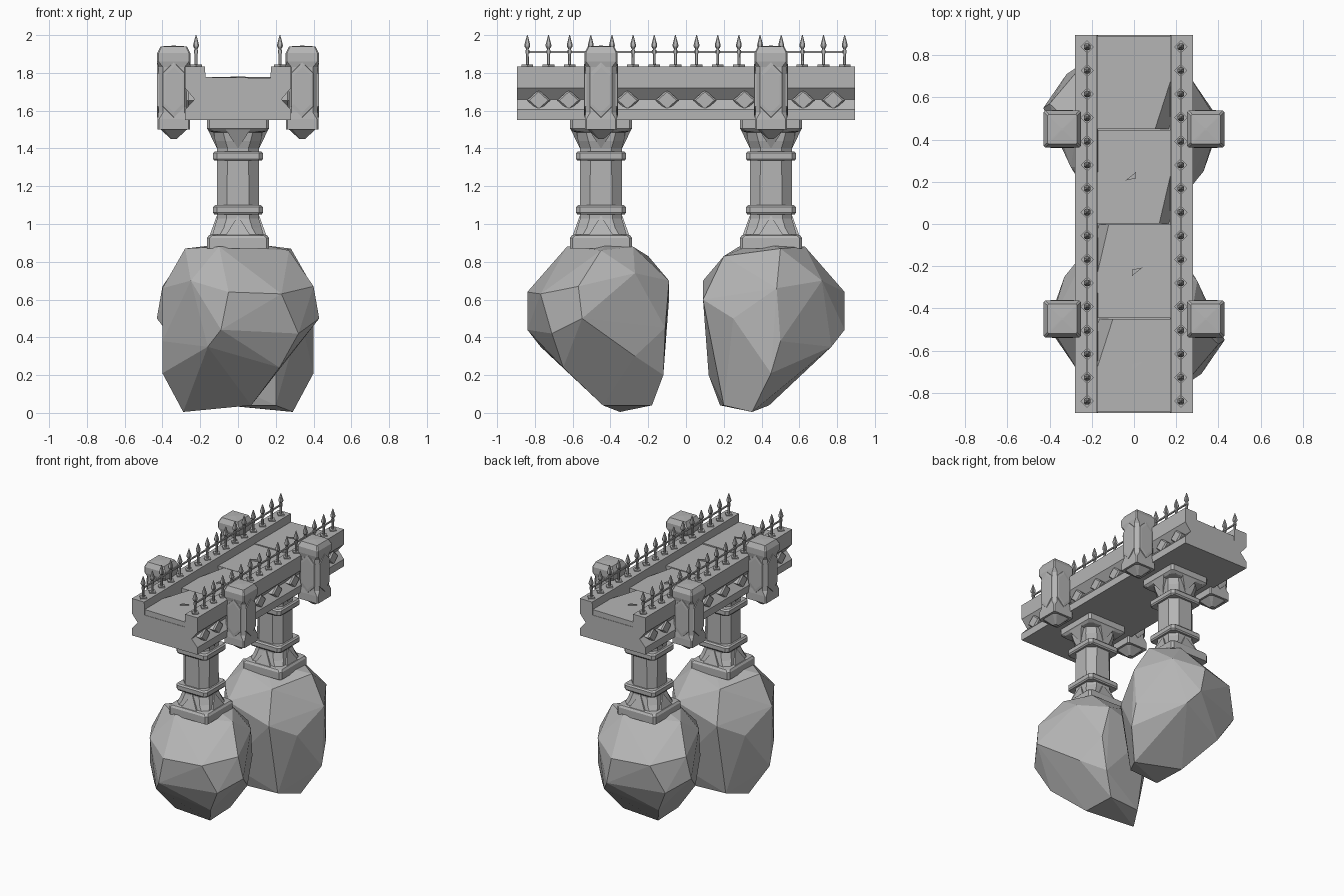
import bpy, bmesh, math, random
from mathutils import Vector, Matrix

random.seed(4)
cube = bpy.data.objects.get("Cube")
if cube:
    bpy.data.objects.remove(cube)

stone = bpy.data.materials.new("grey stone")
stone.use_nodes = True
GREY = (0.46, 0.46, 0.46, 1)
stone.diffuse_color = GREY
stone.node_tree.nodes["Principled BSDF"].inputs["Base Color"].default_value = GREY

PILLAR_Y = 0.45
POST_X = 0.34
HALF_LENGTH = 0.895


def finish(bm, name):
    """Turn a bmesh into a flat shaded stone object."""
    bmesh.ops.recalc_face_normals(bm, faces=bm.faces)
    mesh = bpy.data.meshes.new(name)
    bm.to_mesh(mesh)
    bm.free()
    mesh.materials.append(stone)
    obj = bpy.data.objects.new(name, mesh)
    bpy.context.collection.objects.link(obj)
    return obj


def loft(bm, rings):
    """Skin a stack of equal point rings and cap both ends."""
    loops = [[bm.verts.new(p) for p in ring] for ring in rings]
    n = len(loops[0])
    for low, high in zip(loops, loops[1:]):
        for i in range(n):
            j = (i + 1) % n
            bm.faces.new((low[i], low[j], high[j], high[i]))
    bm.faces.new(loops[0][::-1])
    bm.faces.new(loops[-1])


def chamfered(x, y, z, w, c):
    """Square ring of half width w with corners cut by c."""
    a = w - c
    pts = [(w, -a), (w, a), (a, w), (-a, w), (-w, a), (-w, -a), (-a, -w), (a, -w)]
    return [(x + px, y + py, z) for px, py in pts]


def column(bm, x, y, levels):
    loft(bm, [chamfered(x, y, z, w, c) for z, w, c in levels])


def box(bm, center, size, turn=0):
    m = (Matrix.Translation(center) @ Matrix.Rotation(turn, 4, "Z")
         @ Matrix.Diagonal((*size, 1)))
    bmesh.ops.create_cube(bm, size=1, matrix=m)


# Boulders: one faceted hull, the second turned half way round
ROCK = [
    (-.28, -.5, .87), (.27, -.45, .86), (.05, -.4, .91), (-.1, -.63, .88), (.15, -.28, .88),
    (-.15, -.2, .83), (-.05, -.84, .64), (.23, -.77, .63), (-.09, -.84, .44), (.43, -.55, .5),
    (.4, -.57, .67), (.3, -.27, .74), (.32, -.71, .42), (-.4, -.48, .66), (-.4, -.5, .38),
    (-.4, -.45, .21), (-.29, -.35, .005), (.07, -.44, .04), (.06, -.18, .04), (-.2, -.2, .04),
    (.27, -.27, .3), (.15, -.12, .2), (.2, -.11, .45), (.15, -.09, .7), (-.2, -.09, .6),
    (-.33, -.25, .5), (-.25, -.72, .7), (.22, -.65, .24), (-.16, -.77, .35),
]
for s, label in ((1, "front"), (-1, "back")):
    bm = bmesh.new()
    for x, y, z in ROCK:
        bm.verts.new((s * x, s * y, z))
    hull = bmesh.ops.convex_hull(bm, input=bm.verts)
    bmesh.ops.delete(bm, geom=hull["geom_interior"], context="VERTS")
    finish(bm, label + "_boulder")

# Pillars: stepped plinth, shaft, two collars and a flared capital
for s, label in ((-1, "front"), (1, "back")):
    y = s * PILLAR_Y
    bm = bmesh.new()
    column(bm, 0, y, [(.87, .165, .015), (.925, .165, .015), (.94, .155, .02),
                      (.945, .135, .04), (.98, .125, .05), (1.03, .11, .05),
                      (1.4, .11, .055), (1.44, .122, .055), (1.485, .128, .05),
                      (1.49, .15, .03), (1.505, .165, .015), (1.56, .165, .015)])
    finish(bm, label + "_pillar")
    bm = bmesh.new()
    for z in (1.05, 1.335):
        column(bm, 0, y, [(z, .125, .02), (z + .01, .132, .02),
                          (z + .04, .132, .02), (z + .05, .122, .02)])
    finish(bm, label + "_pillar_collars")
    # face wedges of the capital and foot
    bm = bmesh.new()
    for k in range(4):
        turn = Matrix.Translation((0, y, 0)) @ Matrix.Rotation(k * math.pi / 2, 4, "Z")
        for root, tip, reach in ((.94, 1.045, .15), (1.5, 1.4, .16)):
            pts = [(-.065, -reach, root), (.065, -reach, root), (0, -.112, tip),
                   (-.065, -.09, root), (.065, -.09, root)]
            v = [bm.verts.new(turn @ Vector(p)) for p in pts]
            for f in ((0, 1, 2), (0, 2, 3), (1, 4, 2), (3, 2, 4), (0, 3, 4, 1)):
                bm.faces.new([v[i] for i in f])
    finish(bm, label + "_pillar_wedges")

# Deck: beam profile with side grooves and raised parapets
half = [(.28, 1.55), (.28, 1.605), (.23, 1.66), (.28, 1.72),
        (.28, 1.835), (.175, 1.835), (.17, 1.735)]
outline = half + [(-x, z) for x, z in reversed(half)]
bm = bmesh.new()
loft(bm, [[(x, y, z) for x, z in outline] for y in (-HALF_LENGTH, HALF_LENGTH)])
finish(bm, "bridge_deck")

# Paving slabs, slightly uneven, each with one broken corner
bm = bmesh.new()
length = HALF_LENGTH / 2
for s in (1, -1):
    for start, cut in ((.003, .12), (length + .003, .1)):
        end, w = start + length - .006, .172
        middle = start + length / 2
        base = [(-w, start), (w, start), (w, middle), (w, end), (-w, end)]
        top = [(-w, start), (cut, start), (w, middle), (w, end), (-w, end)]
        rise = [random.uniform(-.004, .004) for p in top]
        loft(bm, [[(s * x, s * y, 1.73) for x, y in base],
                  [(s * x, s * y, 1.775 + r) for (x, y), r in zip(top, rise)]])
        # flat chip lying on the slab
        chip = [(-.04, -.02), (.01, -.01), (.01, .02)]
        loft(bm, [[(s * x, s * (middle + y), z) for x, y in chip] for z in (1.77, 1.782)])
finish(bm, "paving_slabs")

for s, label in ((1, "left"), (-1, "right")):
    # Diamond blocks set in the side groove
    bm = bmesh.new()
    for y in (-.78, -.62, -.31, -.1, .1, .31, .62, .78):
        rings = []
        for x, r in ((.2, .062), (.262, .062), (.272, .05)):
            rings.append([(s * x, y + a * r, 1.655 + b * r * .9)
                          for a, b in ((1, 0), (0, 1), (-1, 0), (0, -1))])
        loft(bm, rings)
    finish(bm, label + "_diamond_blocks")

    # Spiked fence: pads, bars, spear heads and a rail
    bm = bmesh.new()
    x = s * .222
    for i in range(16):
        y = (i - 7.5) * .112
        box(bm, (x, y, 1.837), (.044, .044, .014), math.pi / 4)
        column(bm, x, y, [(1.835, .008, .003), (1.94, .007, .003)])
        column(bm, x, y, [(1.925, .006, .002), (1.94, .015, .006),
                          (1.95, .015, .006), (2, .002, .001)])
        column(bm, x, y, [(1.902, .011, .004), (1.92, .011, .004)])
    box(bm, (x, 0, 1.911), (.01, 1.68, .01))
    finish(bm, label + "_spiked_fence")

    # Buttress posts with pointed foot, cap and raised hexagon panels
    for t, end in ((-1, "front"), (1, "back")):
        px, py = s * POST_X, t * PILLAR_Y
        bm = bmesh.new()
        column(bm, px, py, [(1.45, .015, .005), (1.5, .07, .02), (1.5, .086, .008),
                            (1.555, .086, .008), (1.59, .082, .025), (1.83, .082, .025),
                            (1.86, .088, .008), (1.905, .088, .008), (1.94, .07, .006),
                            (1.944, .006, .002)])
        finish(bm, end + "_" + label + "_post")
        bm = bmesh.new()
        for k in range(4):
            turn = Matrix.Translation((px, py, 1.71)) @ Matrix.Rotation(k * math.pi / 2, 4, "Z")
            rings = []
            for w, h, d in ((.062, .15, .075), (.058, .145, .088), (.045, .12, .09)):
                hexagon = [(0, h), (w, h - w), (w, w - h), (0, -h), (-w, w - h), (-w, h - w)]
                rings.append([turn @ Vector((a, -d, b)) for a, b in hexagon])
            loft(bm, rings)
        finish(bm, end + "_" + label + "_post_panels")
